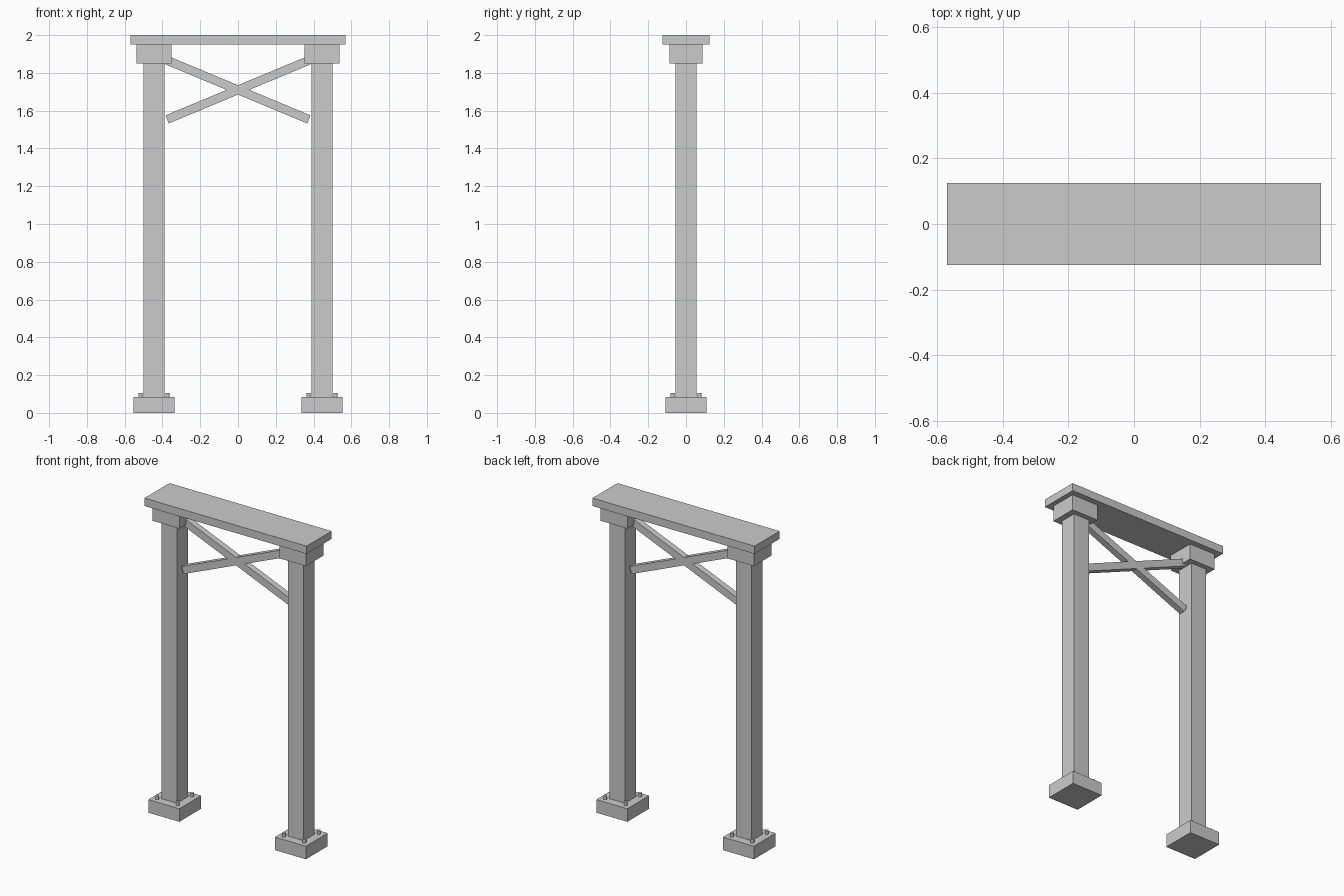
import bpy, math

if "Cube" in bpy.data.objects:
    bpy.data.objects.remove(bpy.data.objects["Cube"])


def box(name, center, size, tilt=0.0):
    bpy.ops.mesh.primitive_cube_add(size=1, location=center, rotation=(0, tilt, 0))
    ob = bpy.context.object
    ob.name = name
    ob.scale = size
    bpy.ops.object.transform_apply(location=False, rotation=False, scale=True)
    return ob


def bolt(name, x, y):
    bpy.ops.mesh.primitive_cylinder_add(vertices=12, radius=0.011, depth=0.035,
                                        location=(x, y, 0.0885))
    bpy.context.object.name = name


# Lintel slab across the top
box("lintel", (0, 0, 1.975), (1.14, 0.25, 0.05))

for side, s in (("left", -1), ("right", 1)):
    x = s * 0.445
    # Footing, post and capital
    box(side + "_base", (x, 0, 0.0415), (0.218, 0.218, 0.083))
    box(side + "_post", (x, 0, 0.9665), (0.111, 0.111, 1.767))
    box(side + "_capital", (x, 0, 1.90), (0.187, 0.175, 0.10))
    # Four bolts on the footing
    for i in (-1, 1):
        for j in (-1, 1):
            bolt(side + "_bolt", x + i * 0.072, j * 0.072)
    # Diagonal cross brace
    box(side + "_brace", (0, 0, 1.71), (0.813, 0.04, 0.046), s * math.radians(22.6))
